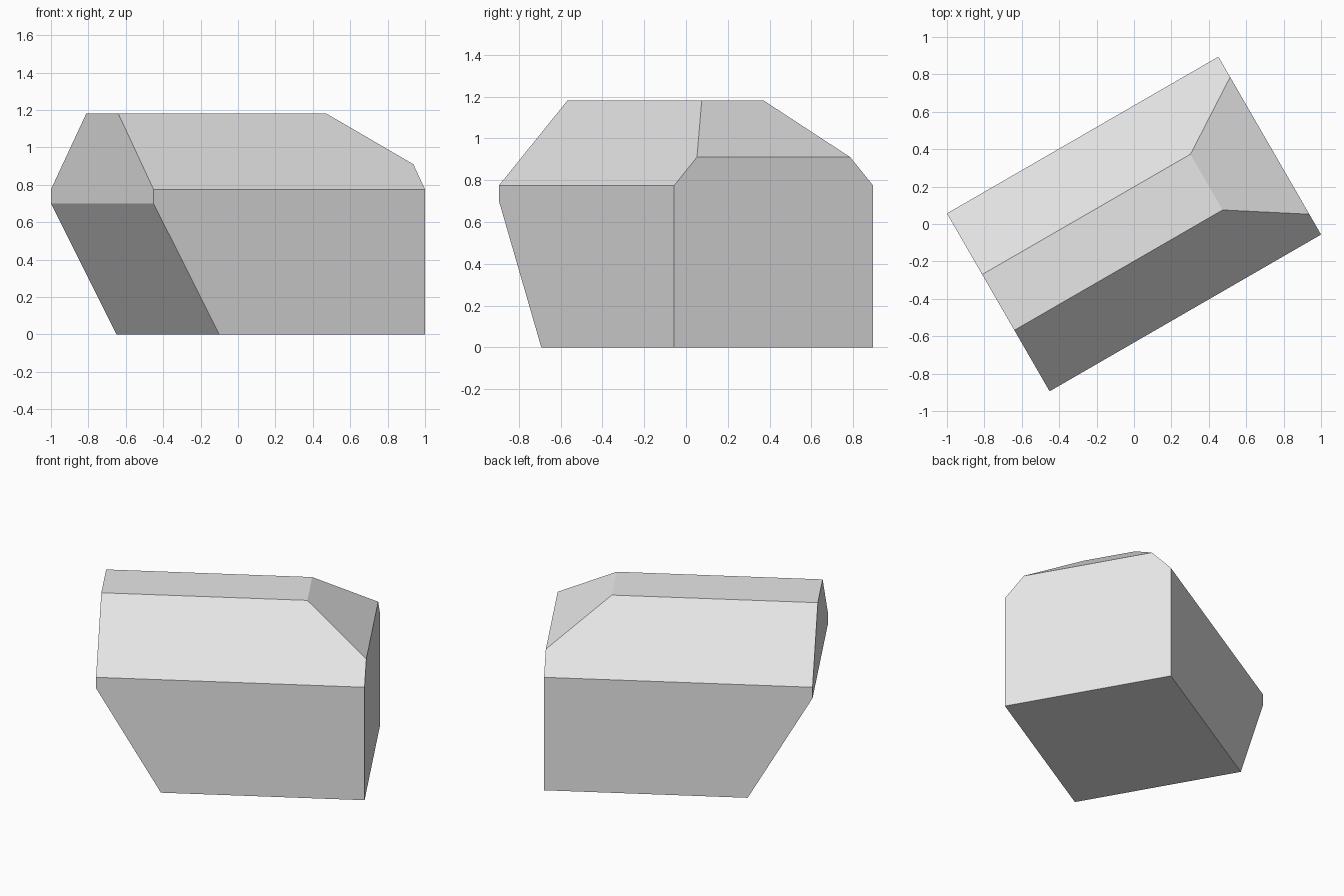
import bpy, bmesh, math
from mathutils import Matrix, Vector

cube = bpy.data.objects.get("Cube")
if cube:
    bpy.data.objects.remove(cube)

HALF_LENGTH, HALF_WIDTH, HEIGHT = 0.838, 0.549, 1.18
TOP_HALF, SHOULDER = 0.172, 0.775

# Plain grey material
grey = bpy.data.materials.new("plain_grey")
grey.use_nodes = True
grey.diffuse_color = (0.8, 0.8, 0.8, 1)
grey.node_tree.nodes["Principled BSDF"].inputs["Base Color"].default_value = (0.8, 0.8, 0.8, 1)

# Gabled cross-section extruded along the length
half = [(HALF_WIDTH, 0), (HALF_WIDTH, SHOULDER), (TOP_HALF, HEIGHT)]
profile = half + [(-y, z) for y, z in reversed(half)]
bm = bmesh.new()
end = bm.faces.new([bm.verts.new((-HALF_LENGTH, y, z)) for y, z in profile])
extruded = bmesh.ops.extrude_face_region(bm, geom=[end], use_keep_orig=True)
moved = [v for v in extruded["geom"] if isinstance(v, bmesh.types.BMVert)]
bmesh.ops.translate(bm, verts=moved, vec=(2 * HALF_LENGTH, 0, 0))
bmesh.ops.recalc_face_normals(bm, faces=bm.faces[:])


def slice_off(point, normal):
    """Cut away everything on the normal side and cap the opening."""
    bmesh.ops.bisect_plane(bm, geom=bm.verts[:] + bm.edges[:] + bm.faces[:],
                           plane_co=point, plane_no=Vector(normal).normalized(),
                           clear_outer=True)
    rim = [e for e in bm.edges if e.is_boundary]
    bmesh.ops.contextual_create(bm, geom=rim)


# Undercut lower end, then sloped upper end
slice_off((-HALF_LENGTH, 0, 0.70), (-0.70, 0, -0.405))
slice_off((HALF_LENGTH, 0, 0.91), (0.27, 0, 0.39))
bmesh.ops.recalc_face_normals(bm, faces=bm.faces[:])

# Turn the block on its base
bmesh.ops.rotate(bm, verts=bm.verts[:], cent=(0, 0, 0),
                 matrix=Matrix.Rotation(math.radians(30), 3, 'Z'))
mesh = bpy.data.meshes.new("chamfered_block")
bm.to_mesh(mesh)
bm.free()
mesh.materials.append(grey)
block = bpy.data.objects.new("chamfered_block", mesh)
bpy.context.collection.objects.link(block)
